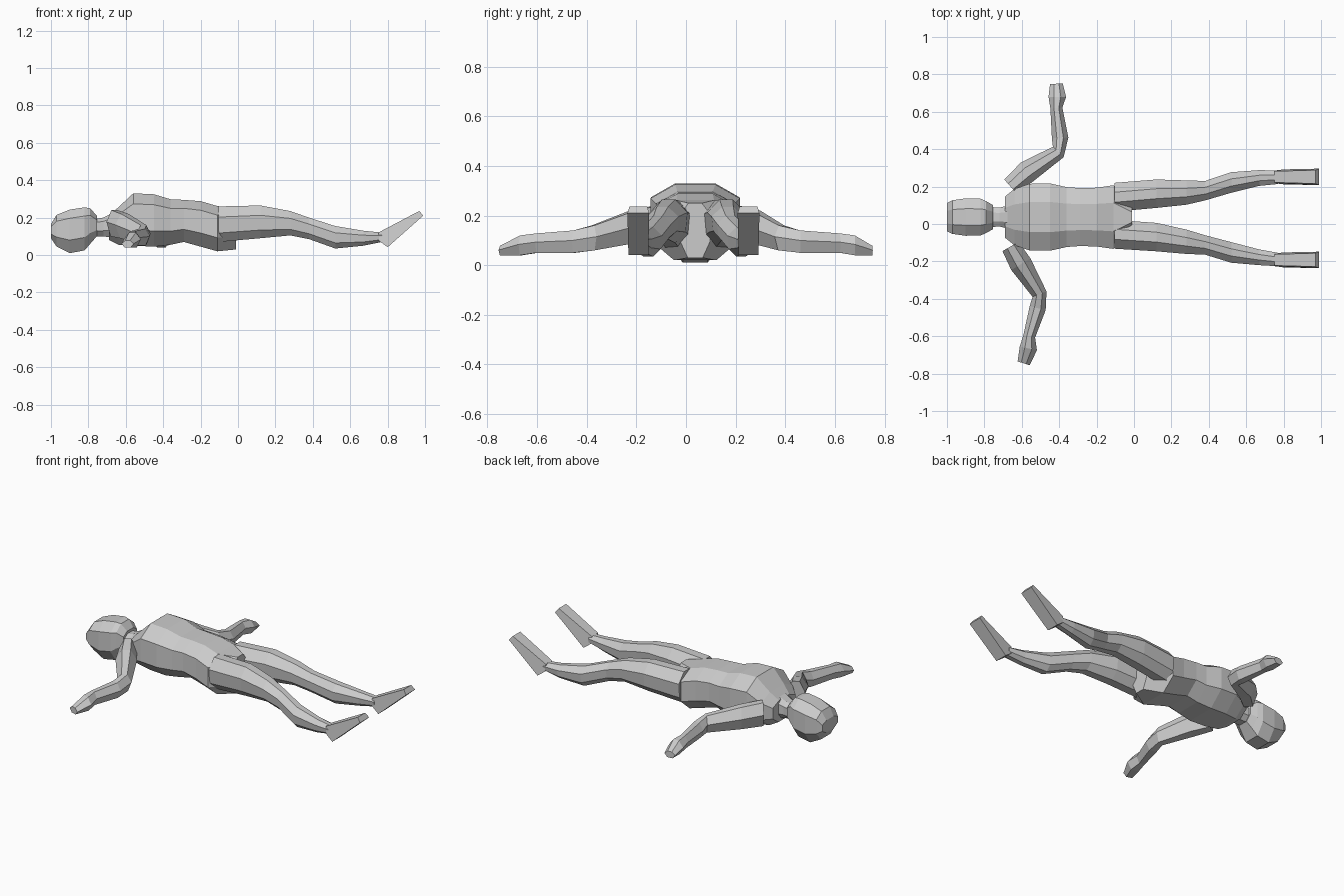
import bpy, bmesh
from mathutils import Vector

if "Cube" in bpy.data.objects:
    bpy.data.objects.remove(bpy.data.objects["Cube"])

grey = bpy.data.materials.new("plain grey")
grey.diffuse_color = (0.6, 0.6, 0.6, 1)
grey.use_nodes = True
grey.node_tree.nodes["Principled BSDF"].inputs["Base Color"].default_value = grey.diffuse_color

# cross-sections in unit coordinates (sideways, up)
BODY = [(.45, 1), (1, .6), (1, -.4), (.5, -1), (-.5, -1), (-1, -.4), (-1, .6), (-.45, 1)]
LIMB = [(.35, 1), (1, .4), (.9, -.5), (.35, -1), (-.35, -1), (-.9, -.5), (-1, .4), (-.35, 1)]
ARM = [(.4, 1), (1, .1), (.5, -1), (-.5, -1), (-1, .1), (-.4, 1)]


def finish(name, bm):
    bmesh.ops.recalc_face_normals(bm, faces=bm.faces)
    me = bpy.data.meshes.new(name)
    bm.to_mesh(me)
    bm.free()
    me.materials.append(grey)
    ob = bpy.data.objects.new(name, me)
    bpy.context.collection.objects.link(ob)


def loft(name, sections, shape, along_path=False):
    """sections: x, y, half width, bottom z, top z"""
    bm = bmesh.new()
    rings = []
    for i, (x, y, w, lo, hi) in enumerate(sections):
        side = Vector((0, 1, 0))
        if along_path:
            a, b = sections[max(i - 1, 0)], sections[min(i + 1, len(sections) - 1)]
            side = Vector((a[1] - b[1], b[0] - a[0], 0)).normalized()
        mid = Vector((x, y, (lo + hi) / 2))
        rings.append([bm.verts.new(mid + side * (w * s) + Vector((0, 0, (hi - lo) / 2 * u)))
                      for s, u in shape])
    n = len(shape)
    for r, q in zip(rings, rings[1:]):
        for k in range(n):
            bm.faces.new((r[k], r[(k + 1) % n], q[(k + 1) % n], q[k]))
    bm.faces.new(rings[0])
    bm.faces.new(rings[-1])
    finish(name, bm)


# torso, from collar to crotch
C = .037
loft("torso", [(-.69, C, .11, .08, .21), (-.64, C, .15, .055, .255), (-.56, C, .178, .05, .33),
               (-.45, C, .18, .045, .325), (-.36, C, .16, .055, .298), (-.29, C, .155, .07, .295),
               (-.2, C, .157, .045, .288), (-.11, C, .17, .02, .262), (-.01, C, .06, .03, .25)], BODY)

# head and neck
loft("head", [(-1, C, .075, .09, .165), (-.97, C, .09, .045, .215), (-.9, C, .1, .01, .243),
              (-.82, C, .098, .025, .255), (-.79, C, .085, .06, .25), (-.755, C, .065, .1, .21)], BODY)
loft("neck", [(-.78, C, .055, .1, .19), (-.72, C, .05, .1, .2), (-.66, C, .065, .09, .23)], BODY)

# legs share heights and differ in their side positions
LEG_X = [-.105, .12, .28, .38, .52, .67, .77]
LEG_Z = [(.07, .26), (.09, .265), (.105, .235), (.085, .2), (.035, .155), (.05, .13), (.07, .12)]
LEG_W = [.077, .076, .065, .052, .055, .042, .036]
for name, ys in (("left", [.143, .162, .168, .178, .222, .246, .25]),
                 ("right", [-.055, -.07, -.095, -.112, -.152, -.178, -.19])):
    loft(name + "_leg", [(x, y, w, *z) for x, y, w, z in zip(LEG_X, ys, LEG_W, LEG_Z)], LIMB)
    # wedge foot with the toes up
    bm = bmesh.new()
    yc = ys[-1] + (.002 if ys[-1] > 0 else -.002)
    prof = [(.75, .12, .03), (.755, .075, .034), (.80, .042, .04), (.99, .21, .044), (.97, .236, .036)]
    a, b = [[bm.verts.new((x, yc + s * w, z)) for x, z, w in prof] for s in (-1, 1)]
    bm.faces.new(a)
    bm.faces.new(b)
    for k in range(5):
        bm.faces.new((a[k], a[(k + 1) % 5], b[(k + 1) % 5], b[k]))
    finish(name + "_foot", bm)

# arms, from shoulder to fingers
ARM_W = [.05, .06, .04, .044, .032, .047, .034]
ARM_Z = [(.10, .24), (.09, .22), (.06, .16), (.05, .14), (.05, .128), (.04, .12), (.04, .078)]
for name, path in (("left", [(-.66, .2), (-.57, .28), (-.405, .385), (-.395, .46), (-.415, .62), (-.41, .68), (-.415, .75)]),
                   ("right", [(-.66, -.12), (-.605, -.215), (-.505, -.375), (-.515, -.45), (-.56, -.6), (-.565, -.665), (-.59, -.745)])):
    loft(name + "_arm", [(*p, w, *z) for p, w, z in zip(path, ARM_W, ARM_Z)], ARM, True)
